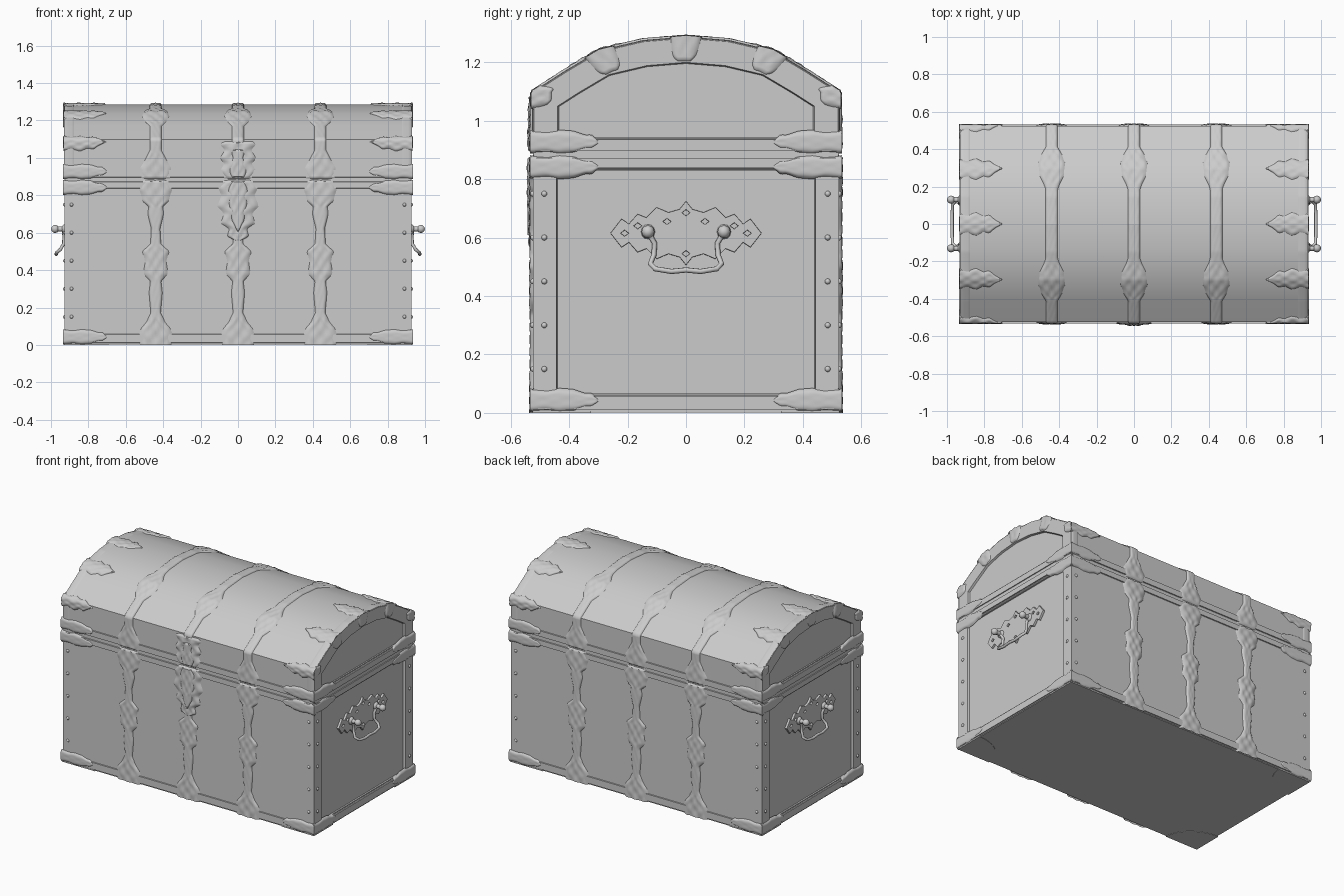
import bpy, bmesh, math
from mathutils import Vector

if "Cube" in bpy.data.objects:
    bpy.data.objects.remove(bpy.data.objects["Cube"])

gray = bpy.data.materials.new("plain_gray")
gray.diffuse_color = (0.6, 0.6, 0.6, 1)
gray.use_nodes = True
gray.node_tree.nodes["Principled BSDF"].inputs["Base Color"].default_value = gray.diffuse_color

# Cross-section of the chest, running up the front, over the lid, down the back
HALF = [(-.524, 0), (-.524, 1.097), (-.41, 1.17), (-.295, 1.238), (-.147, 1.273), (0, 1.285)]
PATH = HALF + [(-y, z) for y, z in HALF[-2::-1]]
TOP = sum(math.dist(a, b) for a, b in zip(HALF, HALF[1:]))


def finish(name, bm, mirror="", angle=40):
    me = bpy.data.meshes.new(name)
    bm.to_mesh(me)
    bm.free()
    return finish_mesh(name, me, mirror, angle)


def finish_mesh(name, me, mirror="", angle=40):
    me.materials.clear()
    me.materials.append(gray)
    me.shade_smooth()
    me.set_sharp_from_angle(angle=math.radians(angle))
    ob = bpy.data.objects.new(name, me)
    bpy.context.collection.objects.link(ob)
    if mirror:
        mod = ob.modifiers.new("Mirror", 'MIRROR')
        mod.use_axis = ["x" in mirror, "y" in mirror, False]
    return ob


def surf(s, x, h):
    """Point on the chest skin: s along the cross-section, x across, h outward."""
    for k, (a, b) in enumerate(zip(PATH, PATH[1:])):
        a, b = Vector(a), Vector(b)
        length = (b - a).length
        if s <= length or k == len(PATH) - 2:
            d = (b - a) / length
            p = a + d * s + Vector((-d.y, d.x)) * h
            return Vector((x, p.x, p.y))
        s -= length


def width_at(table, t):
    for (t0, w0), (t1, w1) in zip(table, table[1:]):
        if t <= t1:
            return w0 + (w1 - w0) * (t - t0) / (t1 - t0)
    return table[-1][1]


def patch(bm, pos, table, high, ripple=0.0, ends=(True, True), m=6):
    """Embossed strip of varying half width; pos(t, offset, height) places it."""
    t0, t1 = table[0][0], table[-1][0]
    n = max(6, int((t1 - t0) / .009))
    rows = []
    for i in range(n + 1):
        t = t0 + (t1 - t0) * i / n
        w = max(.003, width_at(table, t))
        sunk = (i == 0 and ends[0]) or (i == n and ends[1])
        row = []
        for j in range(-m, m + 1):
            v = j / m
            r = ripple if w > .045 else ripple * .2
            h = high * (1 - v ** 6) * (1 + r * math.cos(8 * v) * math.cos(75 * t)) - .003 * v ** 6
            row.append(bm.verts.new(pos(t, v * w, -.003 if sunk else h)))
        rows.append(row)
    faces = [bm.faces.new((a[j], a[j + 1], b[j + 1], b[j]))
             for a, b in zip(rows, rows[1:]) for j in range(2 * m)]
    bm.normal_update()
    if sum(f.normal.dot(f.calc_center_median() - Vector((0, 0, .6))) for f in faces) < 0:
        bmesh.ops.reverse_faces(bm, faces=faces)


def recess_ends(bm, thick, x, z_low, z_high=None):
    """Frame the two end faces, then sink the panels inside the frames to x."""
    bm.normal_update()
    ends = [f for f in bm.faces if abs(f.normal.x) > .9]
    bmesh.ops.inset_individual(bm, faces=ends, thickness=thick, use_even_offset=True)
    for f in ends:
        zs = [v.co.z for v in f.verts]
        lo, hi = min(zs), max(zs)
        for v in f.verts:
            if v.co.z < lo + .01:
                v.co.z = z_low
            elif z_high and v.co.z > hi - .01:
                v.co.z = z_high
    bmesh.ops.inset_individual(bm, faces=ends, thickness=.004, use_even_offset=True)
    for f in ends:
        for v in f.verts:
            v.co.x = math.copysign(x, v.co.x)


def box(bm, x, y, z0, z1):
    vs = bmesh.ops.create_cube(bm, size=2)["verts"]
    for v in vs:
        v.co = (v.co.x * x, v.co.y * y, z0 if v.co.z < 0 else z1)


# Chest body with recessed end panels
bm = bmesh.new()
box(bm, .927, .524, .006, .8845)
recess_ends(bm, .08, .912, .05, .84)
finish("chest_body", bm)

# Domed lid with recessed end panels
bm = bmesh.new()
prof = [(y, max(z, .8845)) for y, z in PATH]
f = bm.faces.new([bm.verts.new((-.927, y, z)) for y, z in prof])
ext = bmesh.ops.extrude_face_region(bm, geom=[f])["geom"]
bmesh.ops.translate(bm, vec=(1.854, 0, 0), verts=[g for g in ext if isinstance(g, bmesh.types.BMVert)])
bmesh.ops.recalc_face_normals(bm, faces=bm.faces)
recess_ends(bm, .085, .914, .93)
finish("domed_lid", bm)

# Rounded horizontal bands around the chest
for name, z0, z1 in (("base_band", .002, .067), ("body_rim_band", .828, .882), ("lid_rim_band", .887, .945)):
    bm = bmesh.new()
    box(bm, .933, .531, z0, z1)
    bmesh.ops.bevel(bm, geom=[e for e in bm.edges if abs(e.verts[0].co.z - e.verts[1].co.z) < .001],
                    offset=.01, segments=3, affect='EDGES')
    finish(name, bm)

# Vertical straps with ornamental swellings
BODY = [(0, .085), (.05, .098), (.09, .08), (.12, .055), (.17, .028), (.28, .038), (.34, .03),
        (.38, .07), (.44, .06), (.5, .075), (.54, .03), (.62, .025), (.7, .045), (.74, .04),
        (.77, .075), (.83, .092), (.883, .07)]
LID = [(.886, .08), (.95, .088), (.99, .06), (1.04, .033), (1.23, .033), (1.28, .06),
       (1.33, .075), (1.4, .07), (1.45, .045), (1.48, .034), (TOP, .034)]
for name, x, mir in (("side_straps", .44, "xy"), ("centre_strap", 0, "y")):
    bm = bmesh.new()
    place = lambda t, o, h: surf(t, x + o, h)
    patch(bm, place, BODY, .0105, .35, (False, True))
    patch(bm, place, LID, .0095, .35, (True, False))
    finish(name, bm, mir, 60)

# Ornate lock and hasp on the front
bm = bmesh.new()
place = lambda t, o, h: surf(t, o, h)
patch(bm, place, [(.887, .07), (.93, .1), (.97, .08), (1.0, .1), (1.04, .075), (1.07, .1), (1.09, .08)], .012, .4)
patch(bm, place, [(.55, 0), (.58, .06), (.62, .05), (.65, .095), (.7, .08), (.74, .115),
                  (.8, .095), (.84, .11), (.883, .08)], .012, .4)
patch(bm, place, [(.6, 0), (.66, .035), (.72, .05), (.82, .06), (.88, .04)], .018, .2)
patch(bm, place, [(.89, .04), (.95, .055), (1.0, .03), (1.05, .05)], .017, .2)
finish("lock_plate", bm, "", 60)

# Raised edge of the lid ends
bm = bmesh.new()
patch(bm, lambda t, o, h: surf(t, .9 + o, h), [(.945, .029), (TOP, .029)], .003, 0, (True, False), 3)
finish("lid_edge_trim", bm, "xy")

# Leaf mounts wrapping the lid edge
LEAF = [(0, .06), (.05, .052), (.09, .066), (.13, .045), (.16, .052), (.19, .025), (.23, 0)]
TAB = [(0, .055), (.04, .05), (.07, .04), (.09, .02)]


def lid_leaf(bm, s0, size):
    inward = surf(s0, 0, 0) - surf(s0, 0, 1)
    patch(bm, lambda t, o, h: surf(s0 + o * size, .934 - t, h), LEAF, .008, .3, (False, True))

    def end(t, o, h):
        p = surf(s0 + o * size, 0, .007) + inward * t * size
        p.x = .927 + h
        return p
    patch(bm, end, TAB, .008, .2, (False, True))


bm = bmesh.new()
lid_leaf(bm, 1.364, 1)
lid_leaf(bm, 1.085, .8)
finish("lid_leaf_mounts", bm, "xy", 60)
bm = bmesh.new()
lid_leaf(bm, TOP, 1)
finish("lid_ridge_mounts", bm, "x", 60)

# Corner mounts on the bands, front and end faces
CORNER = [(0, .04), (.06, .035), (.1, .042), (.15, .038), (.19, .024), (.21, .026), (.24, 0)]
bm = bmesh.new()
for z in (.043, .842, .927):
    patch(bm, lambda t, o, h: surf(z + o, .936 - t, h), CORNER, .011, .2, (False, True))
    patch(bm, lambda t, o, h: Vector((.925 + h, -.534 + t, z + o)), CORNER, .0115, .2, (False, True))
finish("corner_mounts", bm, "xy", 60)

# Rounded corner plates under the base
bm = bmesh.new()
pts = [(.93, -.526)] + [(.93 - .24 * math.cos(a), -.526 + .2 * math.sin(a))
                        for a in (math.pi / 2 * i / 10 for i in range(11))]
f = bm.faces.new([bm.verts.new((x, y, 0)) for x, y in pts])
ext = bmesh.ops.extrude_face_region(bm, geom=[f])["geom"]
bmesh.ops.translate(bm, vec=(0, 0, .008), verts=[g for g in ext if isinstance(g, bmesh.types.BMVert)])
bmesh.ops.recalc_face_normals(bm, faces=bm.faces)
finish("base_corner_plates", bm, "xy")


def ball(bm, centre, r):
    for v in bmesh.ops.create_uvsphere(bm, u_segments=10, v_segments=6, radius=r)["verts"]:
        v.co += Vector(centre)


# Rivets beside the corners
bm = bmesh.new()
for i in range(5):
    ball(bm, (.89, -.523, .15 * (i + 1)), .01)
    ball(bm, (.926, -.485, .15 * (i + 1)), .01)
finish("rivets", bm, "xy")


def curve_mesh(name, splines, dims, **settings):
    """Turn poly splines into a mesh."""
    cu = bpy.data.curves.new(name, 'CURVE')
    cu.dimensions = dims
    for k, v in settings.items():
        setattr(cu, k, v)
    for pts, cyclic in splines:
        sp = cu.splines.new('POLY')
        sp.points.add(len(pts) - 1)
        for p, co in zip(sp.points, pts):
            p.co = (*co, 1)
        sp.use_cyclic_u = cyclic
    tmp = bpy.data.objects.new(name, cu)
    bpy.context.collection.objects.link(tmp)
    dg = bpy.context.evaluated_depsgraph_get()
    me = bpy.data.meshes.new_from_object(tmp.evaluated_get(dg))
    bpy.data.objects.remove(tmp)
    return me


# Pierced handle plate: scalloped outline with diamond openings
quarter = [(.255, 0), (.22, .045), (.195, .028), (.165, .062), (.135, .05), (.1, .085), (.06, .068), (.02, .08), (0, .105)]
upper = quarter + [(-y, z) for y, z in quarter[-2::-1]]
outline = upper + [(y, -z) for y, z in upper[-2:0:-1]]
splines = [([(y, z, 0) for y, z in outline], True)]
for cy, cz in ((.21, 0), (-.21, 0), (.065, .04), (-.065, .04), (0, .07), (.165, .025), (-.165, .025), (0, -.07)):
    splines.append(([(cy + .018, cz, 0), (cy, cz + .014, 0), (cy - .018, cz, 0), (cy, cz - .014, 0)], True))
me = curve_mesh("handle_plate", splines, '2D', fill_mode='BOTH', extrude=.006, bevel_depth=.003, bevel_resolution=1)
for v in me.vertices:
    v.co = (.917 + v.co.z, v.co.x, v.co.y + .615)
finish_mesh("handle_plates", me, "x")

# Hanging bail of the handle, swinging outward at the bottom
side = [(.935, .13, .62), (.93, .107, .58), (.932, .11, .54), (.95, .122, .51), (.97, .105, .493),
        (.972, .05, .484), (.972, 0, .489)]
bail = side + [(x, -y, z) for x, y, z in side[-2::-1]]
me = curve_mesh("handle_bail", [(bail, False)], '3D',
                bevel_depth=.009, bevel_resolution=2, use_fill_caps=True)
finish_mesh("handle_bails", me, "x", 60)

# Knobs and stems holding the bail
bm = bmesh.new()
for y in (-.13, .13):
    ball(bm, (.978, y, .62), .022)
    ball(bm, (.92, y, .62), .026)
    stem = bmesh.ops.create_cone(bm, cap_ends=True, segments=10, radius1=.014, radius2=.014, depth=.08)["verts"]
    for v in stem:
        v.co = (.935 + v.co.z, y + v.co.x, .62 + v.co.y)
finish("handle_knobs", bm, "x")
